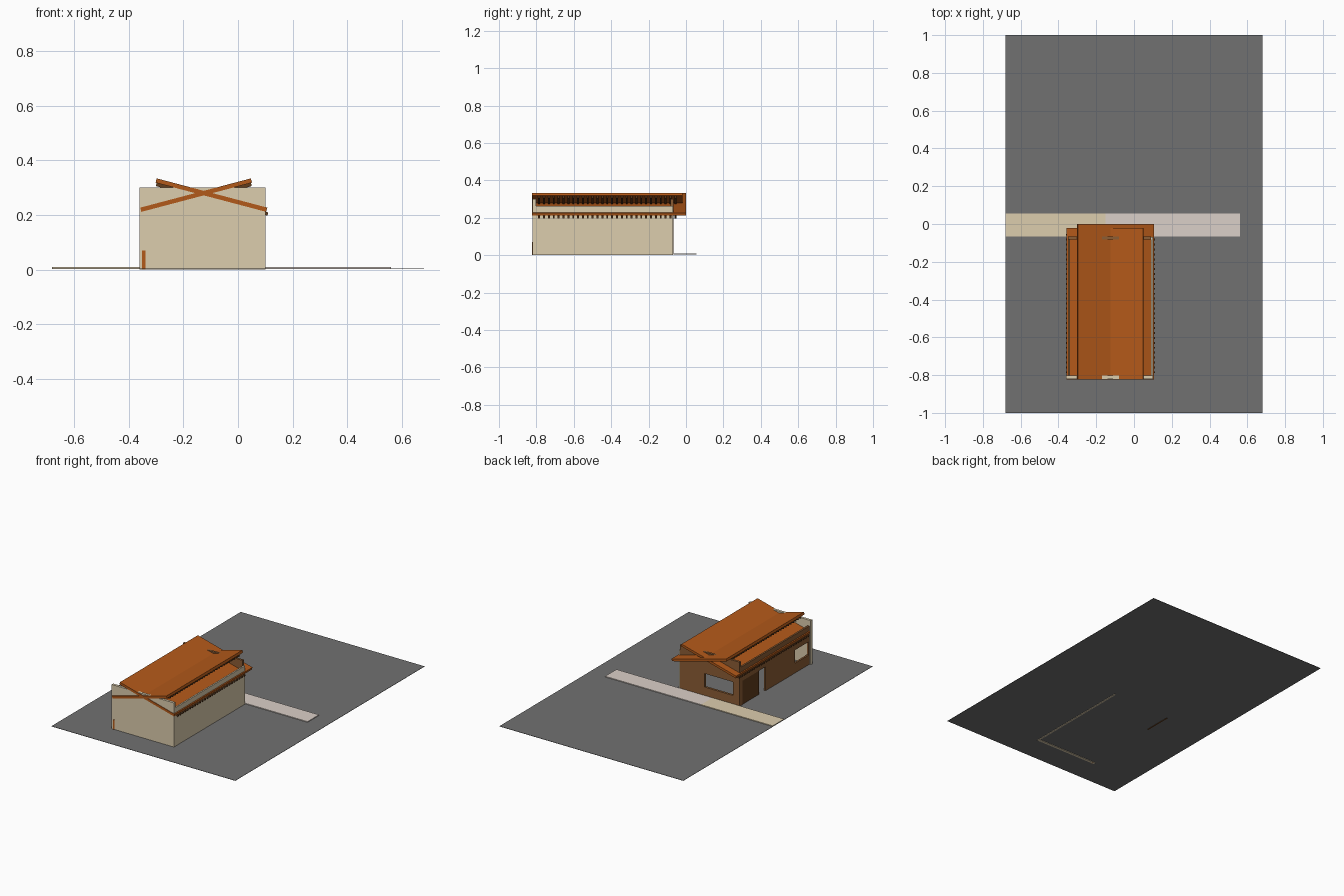
import bpy, math
from mathutils import Matrix, Vector

if "Cube" in bpy.data.objects:
    bpy.data.objects.remove(bpy.data.objects["Cube"])


def mat(name, c):
    m = bpy.data.materials.new(name)
    m.diffuse_color = (*c, 1)
    m.use_nodes = True
    m.node_tree.nodes["Principled BSDF"].inputs["Base Color"].default_value = m.diffuse_color
    return m


CREAM = mat("cream_plaster", (0.72, 0.61, 0.42))
ORANGE = mat("orange_roof", (0.45, 0.10, 0.01))
BROWN = mat("brown_timber", (0.26, 0.11, 0.035))
DARK = mat("dark_timber", (0.12, 0.045, 0.012))
STONE = mat("pale_stone", (0.71, 0.63, 0.58))
ASPHALT = mat("dark_ground", (0.165, 0.165, 0.165))

FACES = [(0, 2, 3, 1), (4, 5, 7, 6), (0, 1, 5, 4),
         (2, 6, 7, 3), (0, 4, 6, 2), (1, 3, 7, 5)]


def boxes(name, items, material):
    """One mesh object from boxes given as (x range, y range, z range, matrix)."""
    verts, faces = [], []
    for xr, yr, zr, m in items:
        n = len(verts)
        verts += [m @ Vector((x, y, z)) for z in zr for y in yr for x in xr]
        faces += [[n + i for i in f] for f in FACES]
    me = bpy.data.meshes.new(name)
    me.from_pydata(verts, [], faces)
    ob = bpy.data.objects.new(name, me)
    bpy.context.collection.objects.link(ob)
    if material:
        me.materials.append(material)
    return ob


def box(name, xr, yr, zr, material):
    return boxes(name, [(xr, yr, zr, Matrix())], material)


def cut(ob, xr, yr, zr):
    """Cut a box-shaped opening and remove the helper."""
    c = box("cutter", xr, yr, zr, None)
    c.hide_render = True
    mod = ob.modifiers.new("opening", 'BOOLEAN')
    mod.operation, mod.solver, mod.object = 'DIFFERENCE', 'EXACT', c
    bpy.context.view_layer.objects.active = ob
    bpy.ops.object.modifier_apply(modifier=mod.name)
    bpy.data.objects.remove(c)


# Site and footpath
box("ground", (-0.68, 0.68), (-1, 1), (0.003, 0.005), ASPHALT)
box("path_west", (-0.68, -0.15), (-0.065, 0.055), (0.005, 0.01), CREAM)
box("path_east", (-0.15, 0.56), (-0.065, 0.055), (0.005, 0.01), STONE)

# Plastered walls
box("front_wall", (-0.36, 0.10), (-0.82, -0.803), (0, 0.30), CREAM)
box("right_wall", (0.09, 0.10), (-0.803, -0.07), (0, 0.262), CREAM)

# Timber back wall with window
back = box("back_wall", (-0.35, 0.09), (-0.082, -0.067), (0.004, 0.30), BROWN)
cut(back, (-0.30, -0.09), (-0.2, 0), (0.065, 0.155))

# Timber left wall with doorway and corner window
left = box("left_wall", (-0.35, -0.338), (-0.804, -0.082), (0.004, 0.262), BROWN)
cut(left, (-0.4, -0.3), (-0.34, -0.095), (-0.01, 0.165))
cut(left, (-0.4, -0.3), (-0.797, -0.65), (0.07, 0.158))
box("window_sill_end", (-0.35, -0.338), (-0.823, -0.803), (0, 0.07), ORANGE)
box("sliding_door", (-0.347, -0.340), (-0.275, -0.09), (0, 0.166), DARK)

# Two crossing roof slabs, each carried by a row of rafters
SLOPE = math.radians(14.8)
for name, side, y_back in (("left", 1, -0.02), ("right", -1, 0.0)):
    m = (Matrix.Translation((-0.125 - side * 0.028, 0, 0.2725))
         @ Matrix.Rotation(-side * SLOPE, 4, 'Y'))
    boxes(name + "_roof_slab",
          [((-0.209, 0.209), (-0.823, y_back), (-0.008, 0.008), m)], ORANGE)
    xr = sorted((-side * 0.217, side * 0.205))
    ys = [-0.785 + i * 0.026 for i in range(28 if side < 0 else 29)]
    boxes(name + "_rafters",
          [(xr, (y - 0.005, y + 0.005), (-0.02, -0.008), m) for y in ys], DARK)
